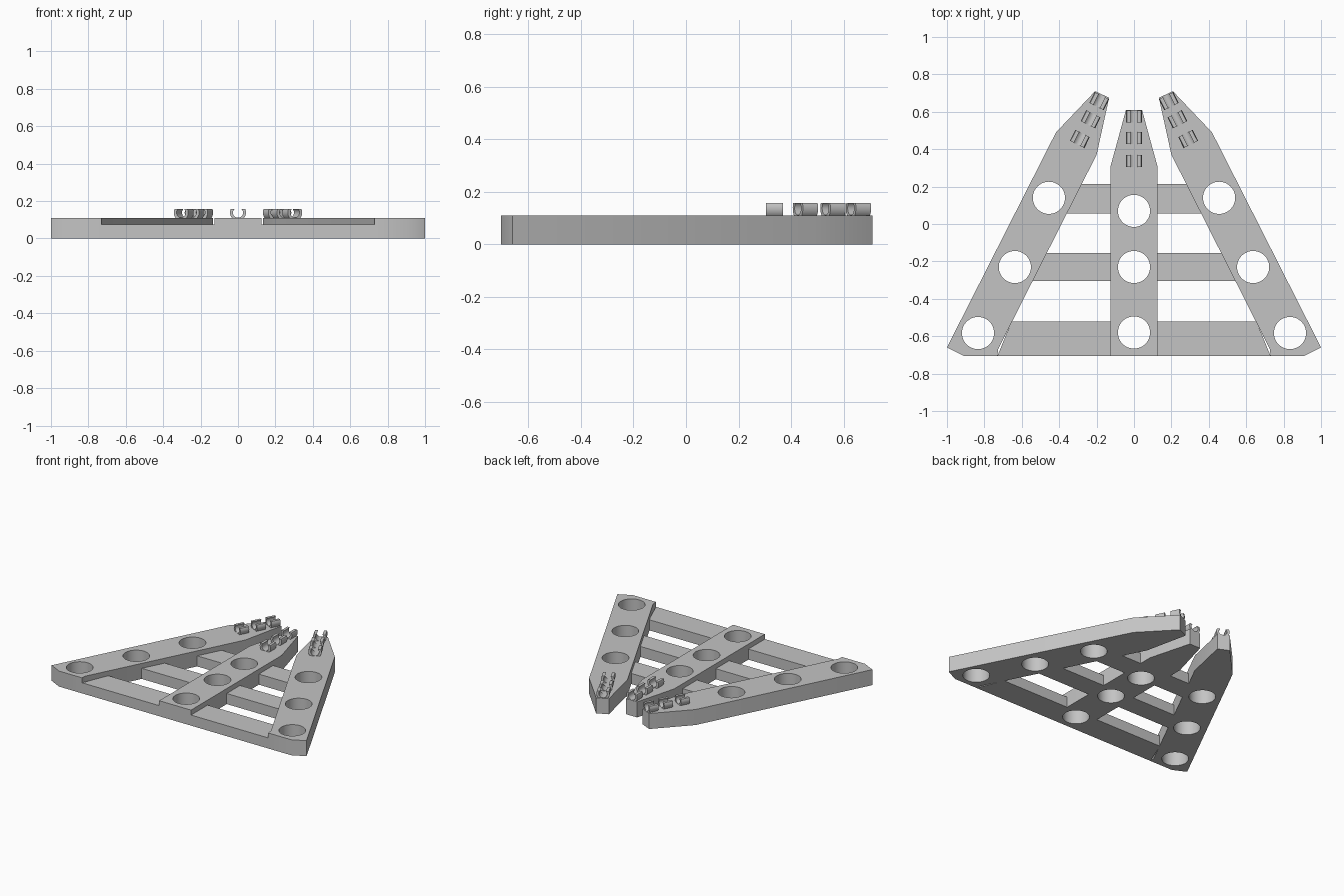
import bpy, bmesh, math
from mathutils import Matrix

cube = bpy.data.objects.get("Cube")
if cube:
    bpy.data.objects.remove(cube)

grey = bpy.data.materials.new("plain grey")
grey.use_nodes = True
COLOUR = (0.55, 0.55, 0.55, 1)
grey.diffuse_color = COLOUR
grey.node_tree.nodes["Principled BSDF"].inputs["Base Color"].default_value = COLOUR

ARM_H, BAR_H, HOLE_R = 0.11, 0.075, 0.086
FRONT = -0.705


def finish(obj, angle=30):
    bpy.ops.object.select_all(action='DESELECT')
    obj.select_set(True)
    bpy.context.view_layer.objects.active = obj
    bpy.ops.object.shade_smooth_by_angle(angle=math.radians(angle))


def prism(name, outline, height, matrix=Matrix()):
    """Extrude a flat outline upwards along local z."""
    bm = bmesh.new()
    face = bm.faces.new([bm.verts.new((x, y, 0)) for x, y in outline])
    top = bmesh.ops.extrude_face_region(bm, geom=[face])["geom"]
    bmesh.ops.translate(bm, vec=(0, 0, height),
                        verts=[v for v in top if isinstance(v, bmesh.types.BMVert)])
    bm.transform(matrix)
    bmesh.ops.recalc_face_normals(bm, faces=bm.faces)
    mesh = bpy.data.meshes.new(name)
    bm.to_mesh(mesh)
    bm.free()
    mesh.materials.append(grey)
    obj = bpy.data.objects.new(name, mesh)
    bpy.context.collection.objects.link(obj)
    finish(obj)
    return obj


def drill(obj, centres):
    """Cut round through holes and apply the cut."""
    for x, y in centres:
        circle = [(x + HOLE_R * math.cos(a), y + HOLE_R * math.sin(a))
                  for a in (math.tau * i / 48 for i in range(48))]
        cutter = prism("hole_cutter", circle, 1, Matrix.Translation((0, 0, -0.5)))
        cutter.hide_render = True
        mod = obj.modifiers.new("hole", 'BOOLEAN')
        mod.operation, mod.solver, mod.object = 'DIFFERENCE', 'EXACT', cutter
        bpy.context.view_layer.objects.active = obj
        bpy.ops.object.modifier_apply(modifier=mod.name)
        bpy.data.objects.remove(cutter)
    finish(obj)


def clip_profile(outer=0.043, inner=0.027, cut=0.019, steps=20):
    """C-shaped section, open at the top."""
    def arc(r):
        start = math.asin(cut / r)
        sweep = math.pi + 2 * start
        return [(r * math.cos(start - sweep * i / steps),
                 r * math.sin(start - sweep * i / steps)) for i in range(steps + 1)]
    return arc(outer) + arc(inner)[::-1]


def clip(name, x, y, turn, length=0.065):
    place = (Matrix.Translation((x, y, 0.138)) @ Matrix.Rotation(turn, 4, 'Z')
             @ Matrix.Rotation(math.pi / 2, 4, 'X') @ Matrix.Translation((0, 0, -length / 2)))
    prism(name, clip_profile(), 0.065, place)


# Centre arm with tapered tip
half = [(0.125, FRONT), (0.125, 0.31), (0.043, 0.61)]
centre = prism("centre_arm", half + [(-x, y) for x, y in half[::-1]], ARM_H)
drill(centre, [(0, 0.07), (0, -0.23), (0, -0.58)])
for i, y in enumerate((0.575, 0.46, 0.337)):
    clip(f"centre_clip_{i + 1}", 0, y, 0)

# Side arms, cross bars and cable clips, mirrored
ARM = [(1.0, -0.66), (0.91, FRONT), (0.73, FRONT), (0.727, -0.67), (0.2, 0.37),
       (0.133, 0.675), (0.208, 0.71), (0.417, 0.49)]
HOLES = [(0.455, 0.14), (0.637, -0.23), (0.834, -0.583)]
CLIPS = [(0.186, 0.657), (0.232, 0.56), (0.29, 0.455)]
BARS = {"front": (FRONT, -0.52), "middle": (-0.305, -0.155), "rear": (0.055, 0.215)}
TILT = math.atan2(0.583, 1.15)


def arm_edge(y):
    return min(0.2 + (0.37 - y) * math.tan(TILT), 0.727) + 0.003


for side, s in (("left", 1), ("right", -1)):
    arm = prism(f"{side}_arm", [(s * x, y) for x, y in ARM], ARM_H)
    drill(arm, [(s * x, y) for x, y in HOLES])
    for i, (x, y) in enumerate(CLIPS):
        clip(f"{side}_clip_{i + 1}", s * x, y, s * TILT)
    for bar, (y0, y1) in BARS.items():
        ends = [(0.122, y0), (arm_edge(y0), y0), (arm_edge(y1), y1), (0.122, y1)]
        prism(f"{side}_{bar}_bar", [(s * x, y) for x, y in ends], BAR_H)
